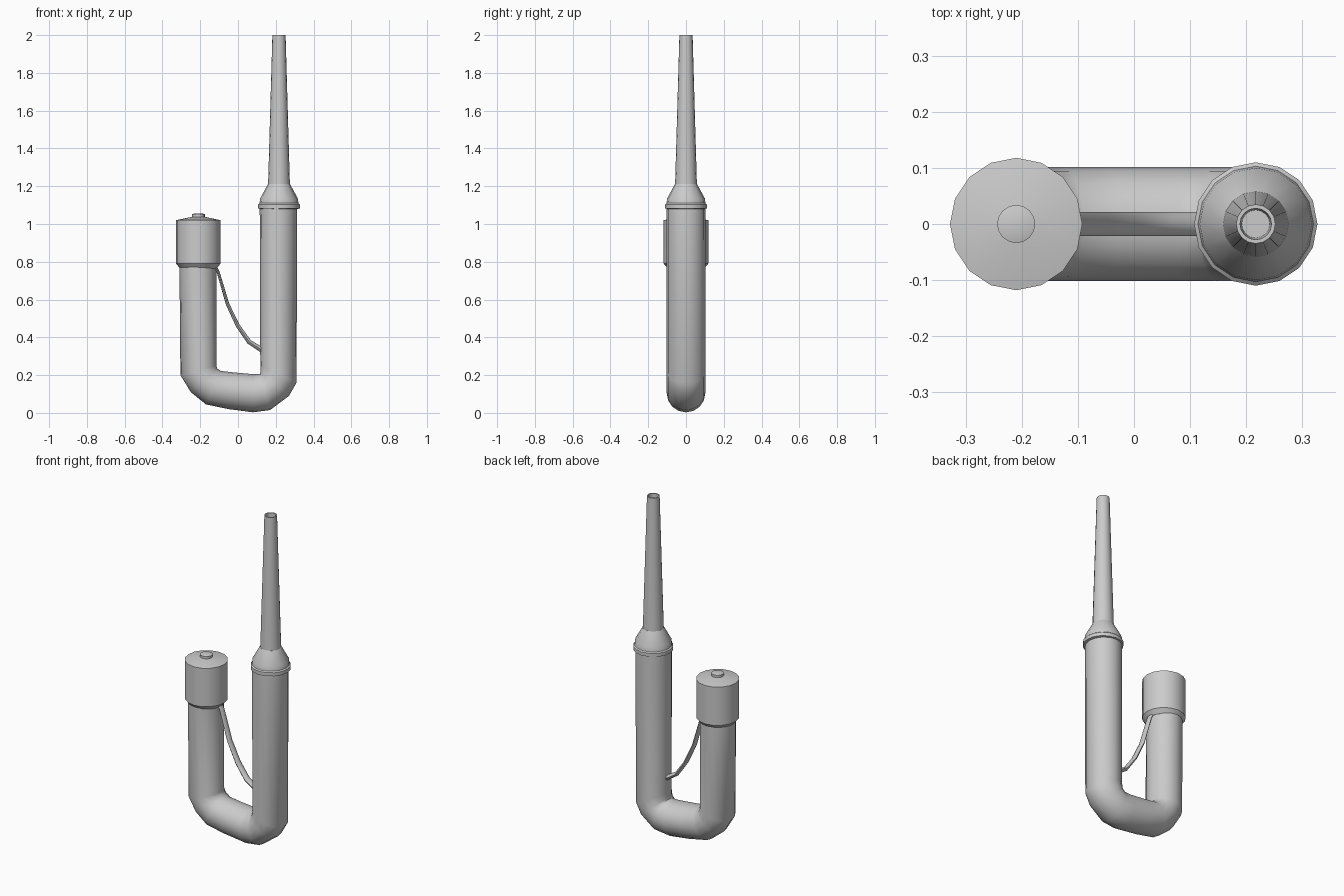
import bpy, bmesh, math
from mathutils import Vector

if "Cube" in bpy.data.objects:
    bpy.data.objects.remove(bpy.data.objects["Cube"])

SIDES = 16


def finish(name, bm, angle=50):
    bmesh.ops.recalc_face_normals(bm, faces=bm.faces)
    me = bpy.data.meshes.new(name)
    bm.to_mesh(me)
    bm.free()
    ob = bpy.data.objects.new(name, me)
    bpy.context.collection.objects.link(ob)
    bpy.ops.object.select_all(action='DESELECT')
    bpy.context.view_layer.objects.active = ob
    ob.select_set(True)
    bpy.ops.object.shade_smooth_by_angle(angle=math.radians(angle))
    return ob


def loft(name, rings, sides=SIDES, angle=50):
    """rings: (centre, half axis A, half axis B) ellipses bridged in order"""
    bm = bmesh.new()
    loops = []
    for c, a, b in rings:
        loops.append([bm.verts.new(c + a * math.cos(2 * math.pi * i / sides)
                                   + b * math.sin(2 * math.pi * i / sides))
                      for i in range(sides)])
    for l0, l1 in zip(loops, loops[1:]):
        for i in range(sides):
            j = (i + 1) % sides
            bm.faces.new((l0[i], l0[j], l1[j], l1[i]))
    bm.faces.new(loops[0])
    bm.faces.new(loops[-1])
    return finish(name, bm, angle)


def turned(name, x, profile, angle=35):
    """profile of (radius, z) turned about a vertical axis at x"""
    return loft(name, [(Vector((x, 0, z)), Vector((r, 0, 0)), Vector((0, r, 0)))
                       for r, z in profile], angle=angle)


# U-shaped body: inner and outer edge of each cross-section (xi, zi, xo, zo)
edges = [(-.115, .79, -.31, .79), (-.115, .25, -.305, .20), (-.11, .235, -.25, .11),
         (-.09, .222, -.17, .045), (-.03, .215, -.05, .02), (.08, .205, .08, .003),
         (.117, .205, .17, .015), (.118, .215, .27, .09), (.118, .25, .31, .16),
         (.115, 1.09, .313, 1.09)]
rings = []
for xi, zi, xo, zo in edges:
    p, q = Vector((xi, 0, zi)), Vector((xo, 0, zo))
    rings.append(((p + q) / 2, (p - q) / 2, Vector((0, .102, 0))))
loft("bent_body", rings, angle=60)

# bowl at the short end, with shallow conical lid and knob
turned("bowl_collar", -.21, [(.097, .765), (.118, .79), (.118, 1.02),
                             (.034, 1.038)])
turned("lid_knob", -.21, [(.034, 1.03), (.034, 1.052), (.02, 1.056)])

# collar and hollow tapering stem at the long end
turned("stem_collar", .217, [(.1, 1.08), (.11, 1.083), (.11, 1.104), (.103, 1.11),
                             (.1, 1.135), (.058, 1.212)])
turned("stem", .217, [(.058, 1.2), (.035, 2.0), (.028, 2.0), (.025, 1.9)])

# sagging flattened strap between the two arms
path = [(-.125, .79), (-.105, .745), (-.055, .575), (0, .46), (.06, .375), (.135, .328)]
pts = [Vector((x, 0, z)) for x, z in path]
rings = []
for i, p in enumerate(pts):
    t = (pts[min(i + 1, len(pts) - 1)] - pts[max(i - 1, 0)]).normalized()
    n = Vector((-t.z, 0, t.x))
    rings.append((p, n * (.006 + .0016 * i), Vector((0, .021, 0))))
loft("strap", rings, sides=8, angle=60)
